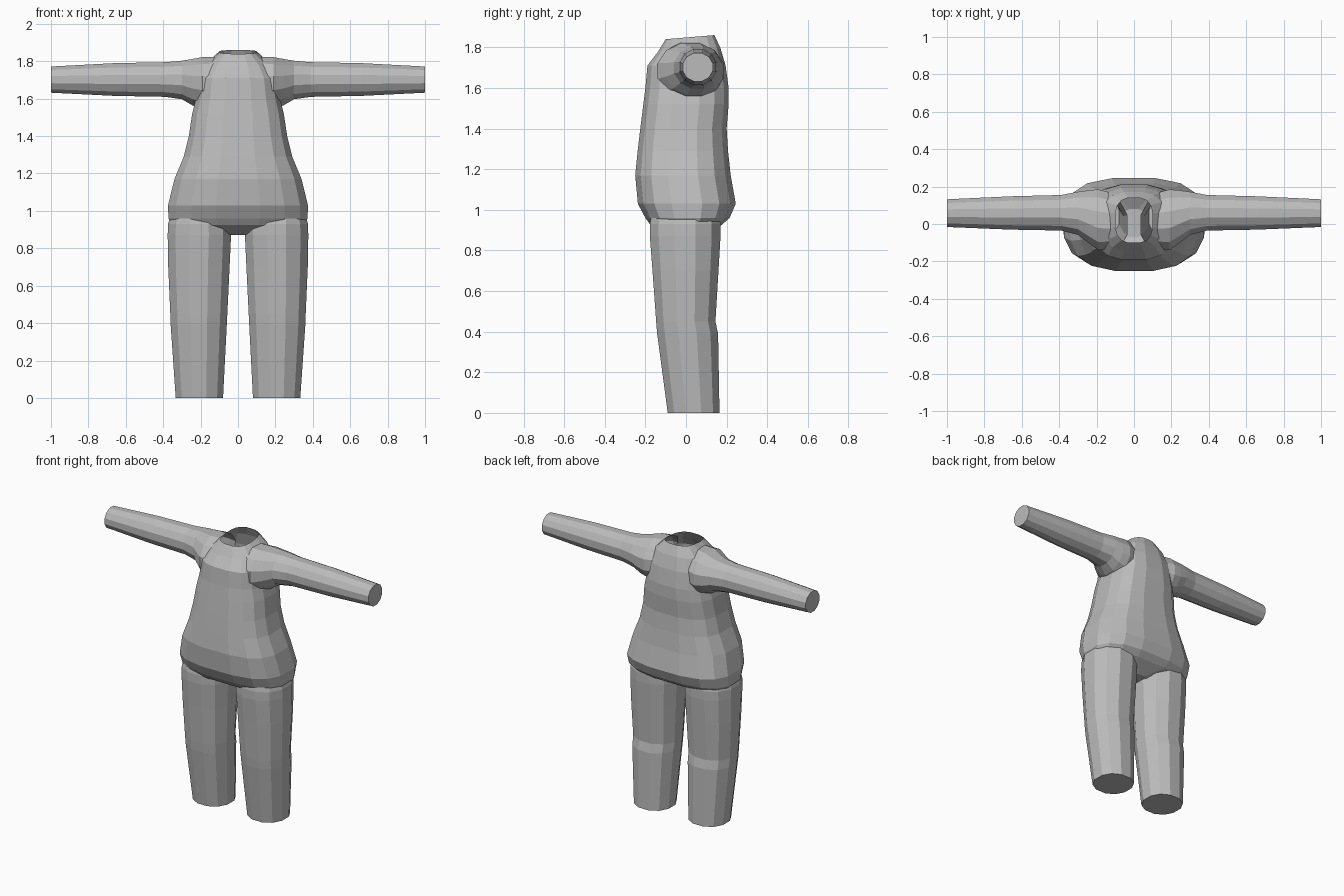
import bpy, bmesh, math
from mathutils import Vector

if "Cube" in bpy.data.objects:
    bpy.data.objects.remove(bpy.data.objects["Cube"])

cloth = bpy.data.materials.new("plain grey")
cloth.diffuse_color = (0.5, 0.5, 0.5, 1)
cloth.use_nodes = True
cloth.node_tree.nodes["Principled BSDF"].inputs["Base Color"].default_value = cloth.diffuse_color


def section(n, e):
    """Unit squarish outline with flat facets on its four sides."""
    k = math.cos(math.pi / n) ** e
    out = []
    for i in range(n):
        a = 2 * math.pi * (i + 0.5) / n
        c, s = math.cos(a), math.sin(a)
        out.append((math.copysign(abs(c) ** e, c) / k, math.copysign(abs(s) ** e, s) / k))
    return out


def loft(name, rings):
    bm = bmesh.new()
    loops = [[bm.verts.new(p) for p in r] for r in rings]
    n = len(loops[0])
    for a, b in zip(loops, loops[1:]):
        for i in range(n):
            j = (i + 1) % n
            bm.faces.new((a[i], a[j], b[j], b[i]))
    bm.faces.new(loops[0][::-1])
    bm.faces.new(loops[-1])
    bmesh.ops.recalc_face_normals(bm, faces=bm.faces)
    me = bpy.data.meshes.new(name)
    bm.to_mesh(me)
    bm.free()
    me.materials.append(cloth)
    ob = bpy.data.objects.new(name, me)
    bpy.context.collection.objects.link(ob)
    return ob


def flat_ring(z, x0, x1, y0, y1, n, e, tilt=0):
    """Horizontal ring filling the box x0..x1, y0..y1."""
    cx, cy, rx, ry = (x0 + x1) / 2, (y0 + y1) / 2, (x1 - x0) / 2, (y1 - y0) / 2
    return [Vector((cx + rx * u, cy + ry * v, z + tilt * v)) for u, v in section(n, e)]


# Torso: height, half width, front y, back y, tilt
torso_rows = [
    (0.87, 0.07, -0.07, 0.08, 0), (0.925, 0.355, -0.175, 0.175, 0),
    (0.96, 0.372, -0.20, 0.215, 0), (1.03, 0.374, -0.237, 0.245, 0),
    (1.17, 0.34, -0.25, 0.22, 0), (1.29, 0.29, -0.238, 0.207, 0),
    (1.40, 0.263, -0.225, 0.20, 0), (1.52, 0.245, -0.21, 0.21, 0),
    (1.60, 0.225, -0.20, 0.21, 0), (1.71, 0.21, -0.19, 0.195, 0),
    (1.785, 0.17, -0.14, 0.17, 0.01), (1.85, 0.10, -0.10, 0.14, 0.01)]
body = loft("bodysuit", [flat_ring(z, -w, w, f, b, 16, 0.72, t)
                         for z, w, f, b, t in torso_rows])

# Legs: height, inner x, outer x, front y, back y
leg_rows = [
    (0.0, 0.08, 0.333, -0.09, 0.165), (0.39, 0.06, 0.36, -0.142, 0.158),
    (0.45, 0.057, 0.362, -0.147, 0.145), (0.70, 0.045, 0.373, -0.165, 0.16),
    (0.87, 0.037, 0.376, -0.178, 0.17), (0.93, 0.04, 0.374, -0.178, 0.17),
    (1.02, 0.07, 0.35, -0.16, 0.15)]
parts = []
for s in (-1, 1):
    parts.append(loft("leg", [flat_ring(z, *sorted((s * i, s * o)), f, b, 12, 0.92)
                              for z, i, o, f, b in leg_rows]))

# Arms: one tube through the chest; x, bottom z, top z, front y, back y
arm_rows = [
    (0.10, 1.55, 1.825, -0.13, 0.16), (0.19, 1.545, 1.822, -0.14, 0.185),
    (0.245, 1.565, 1.812, -0.10, 0.18), (0.30, 1.597, 1.803, -0.058, 0.172),
    (0.39, 1.61, 1.795, -0.035, 0.155), (0.66, 1.615, 1.79, -0.03, 0.148),
    (1.0, 1.632, 1.772, -0.016, 0.132)]
arm_rows = [(-r[0],) + r[1:] for r in reversed(arm_rows)] + arm_rows
parts.append(loft("arms", [
    [Vector((x, (f + b) / 2 + (b - f) / 2 * u, (lo + hi) / 2 + (hi - lo) / 2 * v))
     for u, v in section(12, 0.98)] for x, lo, hi, f, b in arm_rows]))

# Fuse everything into one hollow shell
for p in parts:
    m = body.modifiers.new("join", 'BOOLEAN')
    m.operation = 'UNION'
    m.solver = 'EXACT'
    m.object = p
dg = bpy.context.evaluated_depsgraph_get()
fused = bpy.data.meshes.new_from_object(body.evaluated_get(dg))
body.modifiers.clear()
body.data = fused
for p in parts:
    bpy.data.objects.remove(p)

# Open the neck hole
bm = bmesh.new()
bm.from_mesh(fused)
bm.normal_update()
cap = [f for f in bm.faces if f.normal.z > 0.9 and all(v.co.z > 1.835 for v in f.verts)]
bmesh.ops.delete(bm, geom=cap, context='FACES')
bm.to_mesh(fused)
bm.free()
